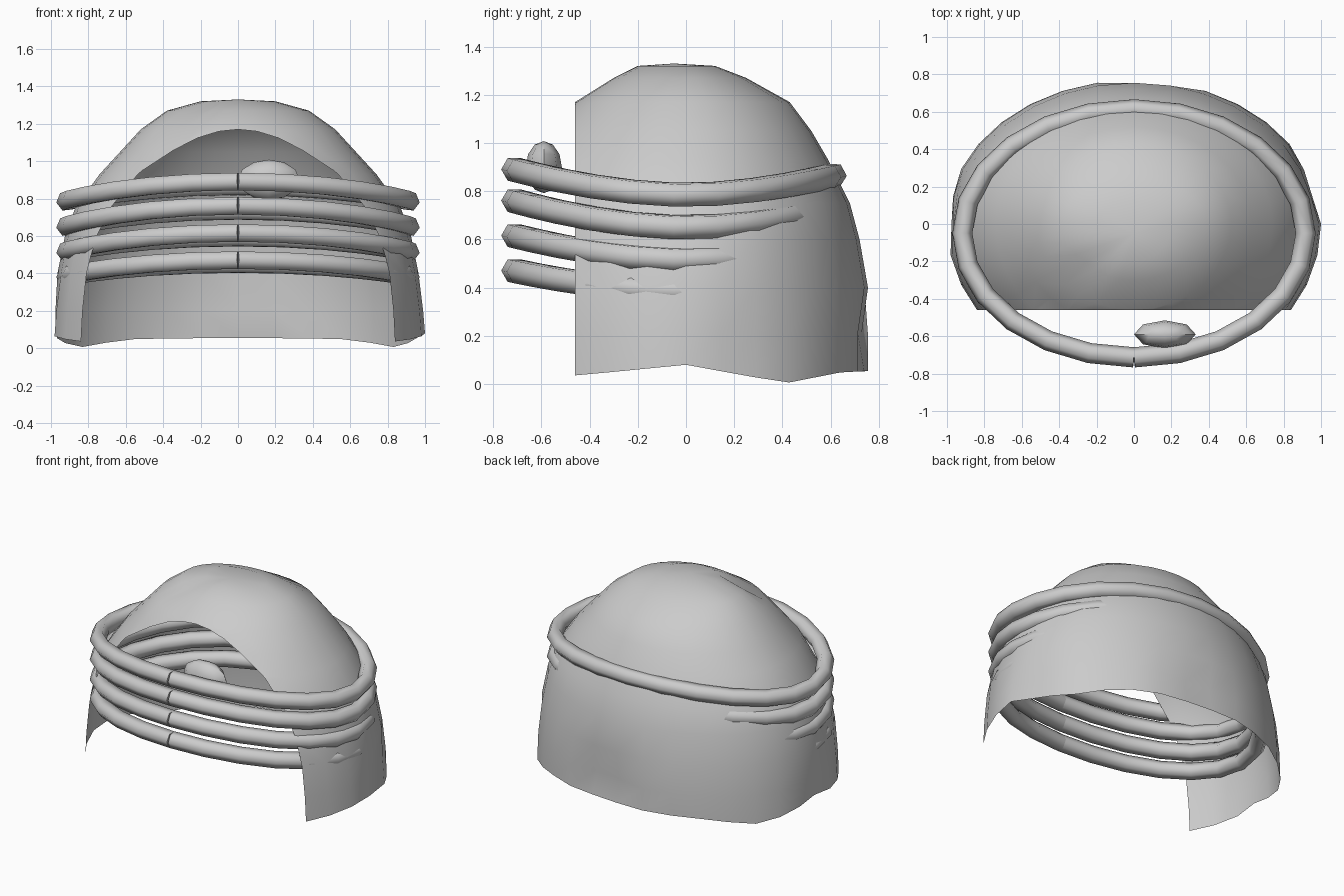
import bpy, bmesh, math
from mathutils import Vector

if "Cube" in bpy.data.objects:
    bpy.data.objects.remove(bpy.data.objects["Cube"])

SIDES = 32
# Hood profile rows: height, half width, reach to the back, reach to the front
ROWS = [(0.0, 1.0, .77, .85), (.2, .99, .77, .85), (.4, .965, .755, .85),
        (.6, .925, .72, .80), (.75, .87, .68, .75), (.93, .74, .59, .67),
        (1.05, .63, .52, .56), (1.17, .52, .43, .46), (1.27, .38, .25, .30),
        (1.32, .2, .12, .2)]
# Small cloth tucks: position, radius, inward push
TUCKS = [((.97, .22, .12), .17, .07), ((-.97, .05, .1), .18, .04),
         ((.1, .77, .18), .2, .09), ((-.27, -.25, 1.25), .14, .06)]


def hem(y):
    """Wavy height of the hood's lower edge along its depth."""
    pts = [(-.9, .03), (-.46, .035), (0, .08), (.42, .005), (.65, .05), (.8, .055)]
    for (y0, z0), (y1, z1) in zip(pts, pts[1:]):
        if y <= y1:
            return z0 + (z1 - z0) * (y - y0) / (y1 - y0)
    return pts[-1][1]


def smooth(obj, angle):
    bpy.ops.object.select_all(action='DESELECT')
    obj.select_set(True)
    bpy.context.view_layer.objects.active = obj
    bpy.ops.object.shade_smooth_by_angle(angle=math.radians(angle))


def add_mesh(name, bm, angle):
    me = bpy.data.meshes.new(name)
    bm.to_mesh(me)
    bm.free()
    obj = bpy.data.objects.new(name, me)
    bpy.context.collection.objects.link(obj)
    smooth(obj, angle)
    return obj


# Hood: thin open dome, cut flat at the front
bm = bmesh.new()
loops = []
for i, (z, a, back, front) in enumerate(ROWS):
    loop = []
    for k in range(SIDES):
        t = 2 * math.pi * k / SIDES
        s = math.sin(t)
        y = s * (back if s > 0 else front)
        loop.append(bm.verts.new((a * math.cos(t), y, hem(y) if i == 0 else z)))
    loops.append(loop)
for lo, hi in zip(loops, loops[1:]):
    for k in range(SIDES):
        n = (k + 1) % SIDES
        bm.faces.new((lo[k], lo[n], hi[n], hi[k]))
top = bm.verts.new((0, -.05, 1.33))
for k in range(SIDES):
    bm.faces.new((loops[-1][k], loops[-1][(k + 1) % SIDES], top))
for p, r, push in TUCKS:
    for v in bm.verts:
        d = (v.co - Vector(p)).length
        if d < r:
            inward = (Vector((0, 0, .5)) - v.co).normalized()
            inward.z *= .6
            if v.co.z < .1:
                inward.z = 0
            v.co += inward * push * (1 - d / r)
bmesh.ops.bisect_plane(bm, geom=bm.verts[:] + bm.edges[:] + bm.faces[:],
                       plane_co=(0, -.46, 0), plane_no=(0, -1, 0), clear_outer=True)
add_mesh("hood_shell", bm, 50)


# Bands: sagging rope rings with a seam at the front
def band(name, z_mid, rise):
    cu = bpy.data.curves.new(name, 'CURVE')
    cu.dimensions = '3D'
    cu.bevel_depth = .054
    cu.bevel_resolution = 1
    cu.use_fill_caps = True
    sp = cu.splines.new('POLY')
    n = 24
    sp.points.add(n)
    for k, pt in enumerate(sp.points):
        t = -math.pi / 2 + 2 * math.pi * k / n
        y = -.05 + .663 * math.sin(t)
        pt.co = (.918 * math.cos(t), y, z_mid + rise * (abs(y) / .71) ** 1.8, 1)
    obj = bpy.data.objects.new(name, cu)
    bpy.context.collection.objects.link(obj)
    bpy.ops.object.select_all(action='DESELECT')
    obj.select_set(True)
    bpy.context.view_layer.objects.active = obj
    bpy.ops.object.convert(target='MESH')
    smooth(bpy.context.view_layer.objects.active, 65)


for i, (z_mid, rise) in enumerate([(.785, .105), (.65, .11), (.515, .1), (.385, .085)]):
    band(f"band_{i + 1}", z_mid, rise)

# Small rounded stone on the top band
bm = bmesh.new()
bmesh.ops.create_uvsphere(bm, u_segments=8, v_segments=6, radius=1)
for v in bm.verts:
    v.co = (.165 + .165 * v.co.x, -.59 + .075 * v.co.y, .9 + .108 * v.co.z)
add_mesh("front_stone", bm, 50)
